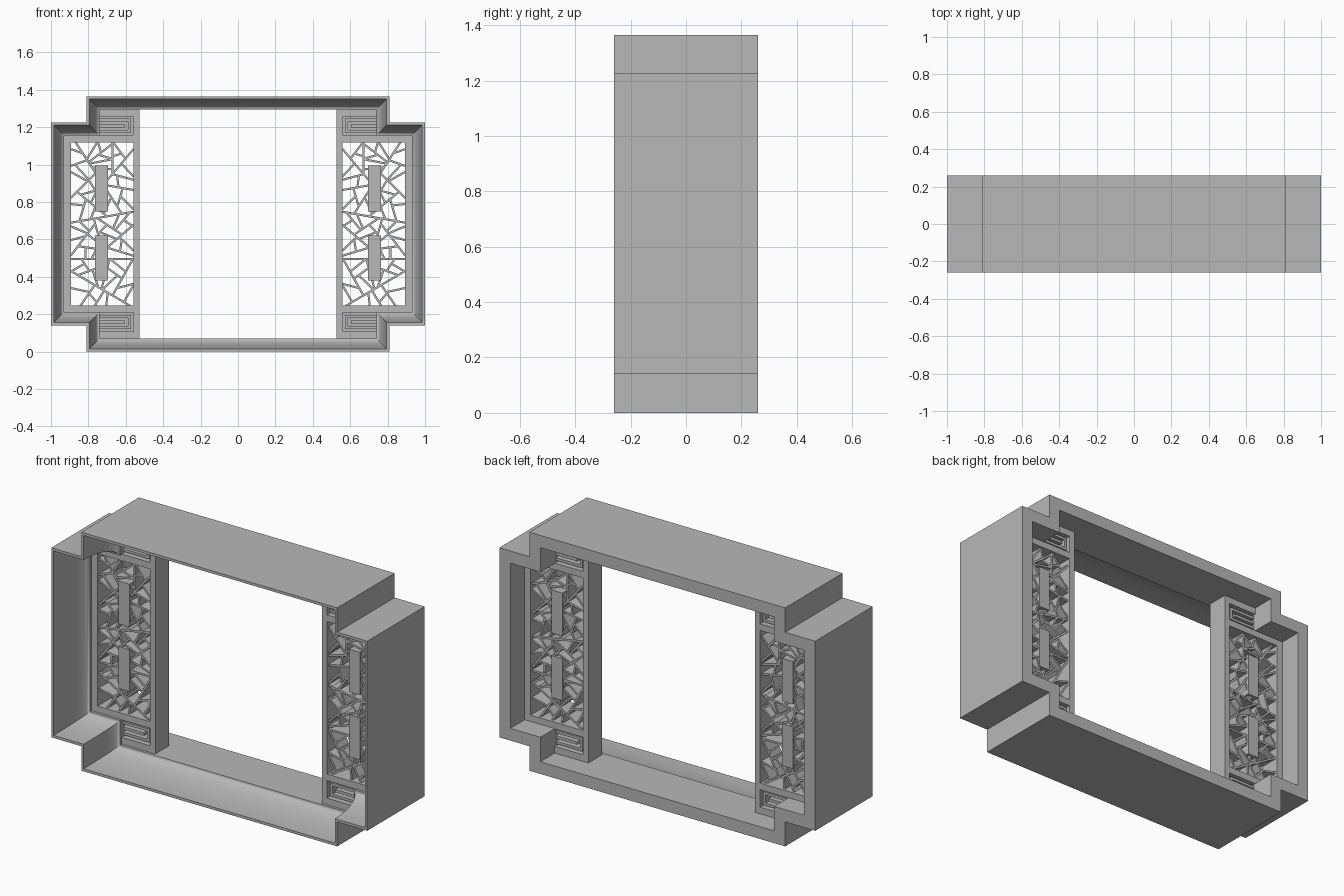
import bpy, bmesh, math, random
from mathutils import Matrix, Vector

if "Cube" in bpy.data.objects:
    bpy.data.objects.remove(bpy.data.objects["Cube"])
random.seed(12)

grey = bpy.data.materials.new("plain grey")
grey.use_nodes = True
COLOR = (0.48, 0.48, 0.48, 1)
grey.diffuse_color = COLOR
grey.node_tree.nodes["Principled BSDF"].inputs["Base Color"].default_value = COLOR


def finish(name, bm):
    bmesh.ops.recalc_face_normals(bm, faces=bm.faces)
    mesh = bpy.data.meshes.new(name)
    bm.to_mesh(mesh)
    bm.free()
    mesh.materials.append(grey)
    obj = bpy.data.objects.new(name, mesh)
    bpy.context.collection.objects.link(obj)
    return obj


def add_box(bm, side, x0, x1, z0, z1, y0, y1):
    centre = Vector((side * (x0 + x1) / 2, (y0 + y1) / 2, (z0 + z1) / 2))
    size = Matrix.Diagonal((x1 - x0, y1 - y0, z1 - z0, 1))
    bmesh.ops.create_cube(bm, size=1, matrix=Matrix.Translation(centre) @ size)


def add_bar(bm, side, a, b, width, y0, y1):
    # slanted fin between two points of the xz plane
    d, mid = b - a, (a + b) / 2
    turn = Matrix.Rotation(-math.atan2(d.y, side * d.x), 4, 'Y')
    size = Matrix.Diagonal((d.length + width * 0.5, y1 - y0, width, 1))
    place = Matrix.Translation((side * mid.x, (y0 + y1) / 2, mid.y))
    bmesh.ops.create_cube(bm, size=1, matrix=place @ turn @ size)


# Outer frame: stepped outline lofted through a coved section
TOP = 1.365


def outline(d):
    quarter = [(1 - d, 0.14 + d), (0.81 - d, 0.14 + d), (0.81 - d, d)]
    right = quarter + [(-x, z) for x, z in reversed(quarter)]
    return right + [(-x, TOP - z) for x, z in right]


section = [(0, 0.26), (0, -0.26)]
for i in range(13):
    t = i / 12 * math.pi / 2
    section.append((0.015 + 0.055 * (1 - math.cos(t)), -0.26 + 0.25 * math.sin(t)))
section.append((0.07, 0.26))

bm = bmesh.new()
rings = [[bm.verts.new((x, y, z)) for x, z in outline(d)] for d, y in section]
for r, ring in enumerate(rings):
    nxt = rings[(r + 1) % len(rings)]
    for i in range(len(ring)):
        j = (i + 1) % len(ring)
        bm.faces.new((ring[i], ring[j], nxt[j], nxt[i]))
frame = finish("outer_frame", bm)
bpy.ops.object.select_all(action='DESELECT')
frame.select_set(True)
bpy.context.view_layer.objects.active = frame
bpy.ops.object.shade_smooth_by_angle(angle=math.radians(30))

# Cracked lattice pattern: split a rectangle again and again
X0, X1, Z0, Z1 = 0.56, 0.893, 0.246, 1.128
cuts = []


def area(p):
    return abs(sum(p[i - 1].cross(p[i]) for i in range(len(p)))) / 2


def split(poly):
    if area(poly) < random.uniform(0.0045, 0.0085):
        return
    longest = max((b - a for a in poly for b in poly), key=lambda v: v.length)
    n = longest.normalized()
    n.rotate(Matrix.Rotation(random.uniform(-0.6, 0.6), 2))
    centre = sum(poly, Vector((0, 0))) / len(poly) + longest * random.uniform(-0.1, 0.1)
    low, high, ends = [], [], []
    for i, b in enumerate(poly):
        a = poly[i - 1]
        da, db = (a - centre).dot(n), (b - centre).dot(n)
        if da * db < 0:
            hit = a.lerp(b, da / (da - db))
            ends.append(hit)
            low.append(hit)
            high.append(hit)
        (low if db < 0 else high).append(b)
    if len(ends) == 2:
        cuts.append(ends)
        split(low)
        split(high)


split([Vector(p) for p in ((X0, Z0), (X1, Z0), (X1, Z1), (X0, Z1))])

FRONT, BACK = 0.005, 0.13
for side, word in ((1, "left"), (-1, "right")):
    # Panel frame: post, outer stile and rails
    bm = bmesh.new()
    add_box(bm, side, 0.527, X0, 0.07, TOP - 0.07, FRONT, BACK)
    add_box(bm, side, X1, 0.932, 0.208, TOP - 0.208, FRONT, BACK)
    for z0, z1, reach in ((0.208, Z0, X1), (0.07, 0.108, 0.742)):
        add_box(bm, side, X0, reach, z0, z1, FRONT, BACK)
        add_box(bm, side, X0, reach, TOP - z1, TOP - z0, FRONT, BACK)
    finish(word + "_panel_frame", bm)

    # Lattice fins
    bm = bmesh.new()
    for a, b in cuts:
        add_bar(bm, side, a, b, 0.011, 0.02, 0.115)
    finish(word + "_lattice", bm)

    # Upright blocks set in the lattice
    bm = bmesh.new()
    for z0, z1 in ((0.38, 0.62), (0.75, 0.995)):
        add_box(bm, side, 0.695, 0.765, z0, z1, 0.01, 0.125)
    finish(word + "_lattice_blocks", bm)

    # Hooked fret in the corner cells, on a thin backing
    bm = bmesh.new()
    for base in (0.108, TOP - 0.208):
        add_box(bm, side, X0, 0.742, base, base + 0.1, 0.06, 0.075)
        for x0, x1, z0, z1 in ((0.572, 0.742, 0.012, 0.027), (0.572, 0.742, 0.073, 0.088),
                               (0.572, 0.587, 0.027, 0.073), (0.605, 0.742, 0.042, 0.058)):
            add_box(bm, side, x0, x1, base + z0, base + z1, 0.015, 0.12)
    finish(word + "_corner_frets", bm)
